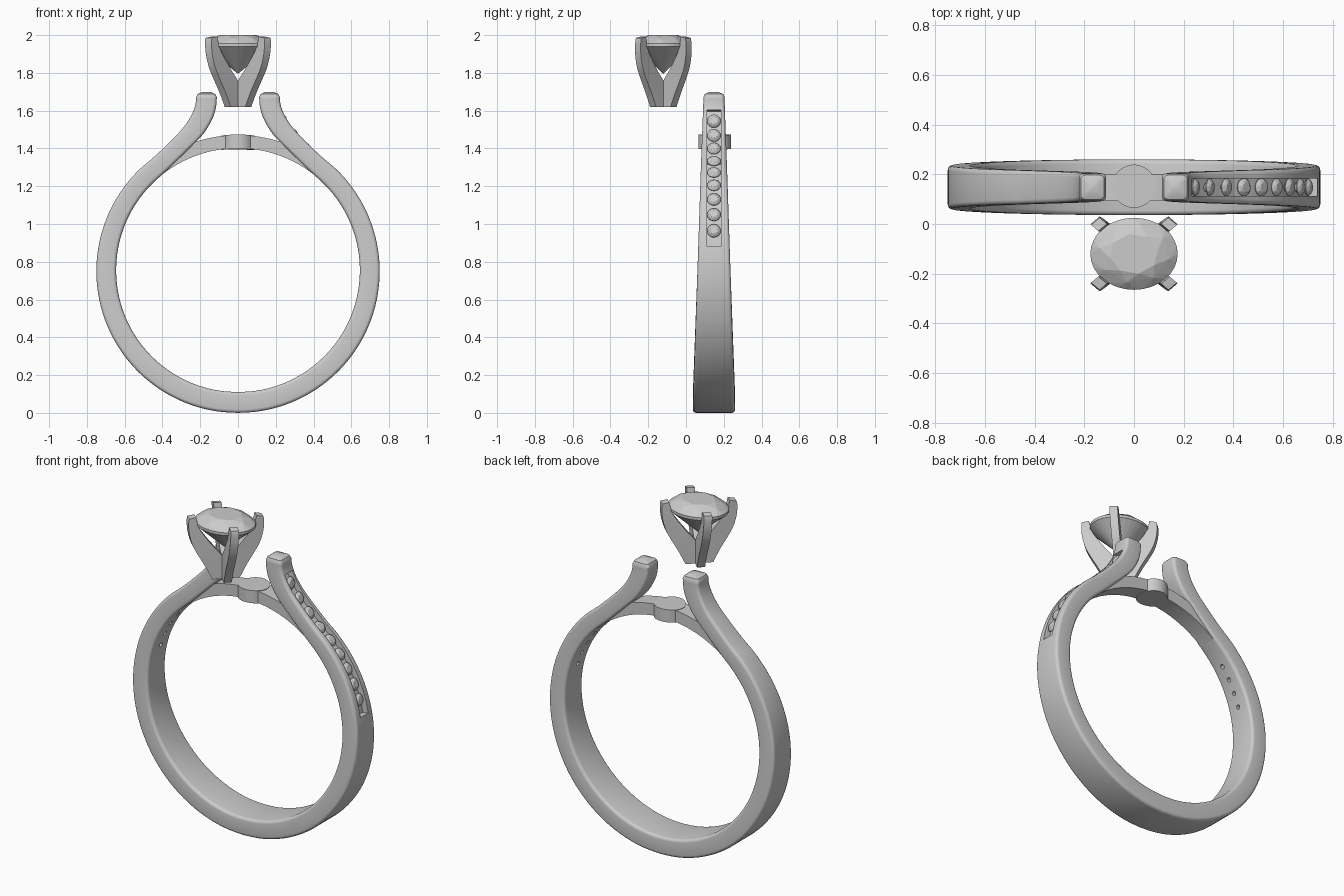
import bpy, bmesh
from math import sin, cos, pi, radians
from mathutils import Vector as V, Matrix

if "Cube" in bpy.data.objects:
    bpy.data.objects.remove(bpy.data.objects["Cube"])

YC = 0.148                      # middle of the band in y
HEAD_Y = -0.12                  # middle of the stone head in y


def finish(name, bm, angle=30, smooth=True):
    bmesh.ops.recalc_face_normals(bm, faces=bm.faces)
    me = bpy.data.meshes.new(name)
    bm.to_mesh(me)
    bm.free()
    ob = bpy.data.objects.new(name, me)
    bpy.context.collection.objects.link(ob)
    if smooth:
        shade(ob, angle)
    return ob


def select(ob):
    bpy.ops.object.select_all(action='DESELECT')
    ob.select_set(True)
    bpy.context.view_layer.objects.active = ob


def shade(ob, angle=30):
    select(ob)
    bpy.ops.object.shade_smooth_by_angle(angle=radians(angle))


def loft(bm, rings):
    vs = [[bm.verts.new(p) for p in r] for r in rings]
    n = len(vs[0])
    for a, b in zip(vs, vs[1:]):
        for i in range(n):
            bm.faces.new((a[i], a[(i + 1) % n], b[(i + 1) % n], b[i]))
    bm.faces.new(vs[0])
    bm.faces.new(vs[-1][::-1])


def section(o, i, hw, c):
    """Rounded rectangle between inner and outer path points."""
    mid, u = (o + i) / 2, (o - i).normalized()
    ht = (o - i).length / 2
    c = min(c, ht * .5, hw * .5)
    pts = []
    for k, (su, sv) in enumerate(((1, 1), (-1, 1), (-1, -1), (1, -1))):
        for j in range(5 if c else 1):
            a = k * pi / 2 + j * pi / 8
            p = mid + u * (su * (ht - c) + c * cos(a))
            pts.append((p.x, YC + sv * (hw - c) + c * sin(a), p.y))
    return pts


def half_width(z):
    return .114 - .058 * min(z, 1.65) / 1.65


def catmull(pts, n):
    out = []
    for k in range(len(pts) - 1):
        a, b, c, d = pts[max(k - 1, 0)], pts[k], pts[k + 1], pts[min(k + 2, len(pts) - 1)]
        for j in range(n):
            t = j / n
            out.append(.5 * (2 * b + (c - a) * t + (2 * a - 5 * b + 4 * c - d) * t * t
                             + (3 * b - a - 3 * c + d) * t ** 3))
    return out + [pts[-1]]


# right half of the band: paired outer and inner paths in x, z
angles = [radians(-90 + 8 * k) for k in range(18)]
outer = [V((.75 * cos(a), .75 + .75 * sin(a))) for a in angles]
inner = [V((.645 * cos(a), .755 + .645 * sin(a))) for a in angles]
outer += [V(p) for p in ((.444, 1.355), (.355, 1.44), (.29, 1.51), (.247, 1.575), (.226, 1.63), (.222, 1.67))]
inner += [V(p) for p in ((.375, 1.285), (.262, 1.395), (.185, 1.475), (.139, 1.55), (.118, 1.61), (.112, 1.67))]
outer, inner = catmull(outer, 4), catmull(inner, 4)
path = [(o, i, half_width((o.y + i.y) / 2)) for o, i in zip(outer, inner)]
# pillow-shaped arm tips
path += [(V((.214, 1.688)), V((.120, 1.688)), .049), (V((.187, 1.70)), V((.147, 1.70)), .021)]
flip = lambda p: V((-p.x, p.y))
full = [(flip(o), flip(i), w) for o, i, w in path[:0:-1]] + path
bm = bmesh.new()
loft(bm, [section(o, i, w, .018) for o, i, w in full])
band = finish("ring_band", bm, smooth=False)

# channel cutter along the outside of the right arm
bm = bmesh.new()
chan = [(o, i) for o, i in zip(outer, inner) if .87 < o.y < 1.61]
loft(bm, [section(o + (o - i) * .3, i + (o - i) * .66, .036, 0) for o, i in chan])
channel = finish("channel_cutter", bm, smooth=False)

# evenly spaced stone seats along the channel
run = [(o, i) for o, i in zip(outer, inner) if .95 < o.y < 1.56]
dist = [0]
for a, b in zip(run, run[1:]):
    dist.append(dist[-1] + (b[0] - a[0]).length)
seats = []
for k in range(9):
    d = .012 + (dist[-1] - .024) * k / 8
    j = max(n for n in range(len(run) - 1) if dist[n] <= d)
    t = (d - dist[j]) / (dist[j + 1] - dist[j])
    seats.append([run[j][m].lerp(run[j + 1][m], t) for m in (0, 1)])

# small drilled holes on the inside of both arms
bm = bmesh.new()
for s in (1, -1):
    for o, i in seats[:4]:
        d = (o - i).normalized()
        p = i + d * .02
        q = V((s * d.x, 0, d.y)).to_track_quat('Z', 'Y').to_matrix().to_4x4()
        bmesh.ops.create_cone(bm, cap_ends=True, segments=16, radius1=.013, radius2=.013, depth=.08,
                              matrix=Matrix.Translation((s * p.x, YC, p.y)) @ q)
holes = finish("hole_cutter", bm, smooth=False)
for cut in (channel, holes):
    cut.hide_render = True
    m = band.modifiers.new("cut", 'BOOLEAN')
    m.operation, m.solver, m.object = 'DIFFERENCE', 'EXACT', cut
    select(band)
    bpy.ops.object.modifier_apply(modifier=m.name)
    bpy.data.objects.remove(cut)
shade(band)


def gem(name, rx, ry, crown, girdle, depth, n, mat):
    """Brilliant-cut stone; z = 0 is the top of the girdle."""
    bm = bmesh.new()
    ring = lambda m, r, z, off: [bm.verts.new((rx * r * cos((k + off) * 2 * pi / m),
                                               ry * r * sin((k + off) * 2 * pi / m), z)) for k in range(m)]
    ring(8, .56, crown, .25)
    ring(8, .80, crown * .62, .75)
    ring(n, 1, 0, 0)
    ring(n, 1, -girdle, 0)
    bm.verts.new((0, 0, -depth))
    bmesh.ops.convex_hull(bm, input=bm.verts)
    bmesh.ops.dissolve_limit(bm, angle_limit=.01, verts=bm.verts, edges=bm.edges)
    bm.transform(mat)
    return finish(name, bm, smooth=False)


# accent stones
for k, (o, i) in enumerate(seats):
    d = (o - i).normalized()
    p = o - d * .016
    gem("accent_stone_%d" % (k + 1), .036, .036, .014, .003, .03, 16,
        Matrix.Translation((p.x, YC, p.y)) @ V((d.x, 0, d.y)).to_track_quat('Z', 'Y').to_matrix().to_4x4())

# bridge under the head
bm = bmesh.new()
rings = []
for k in range(33):
    a = radians(52 + 76 * k / 32)
    e = V((cos(a), sin(a)))
    rings.append(section(V((0, .755)) + e * .716, V((0, .755)) + e * .646, .053, 0))
loft(bm, rings)
finish("bridge", bm)

# oval pad in the middle of the bridge
bm = bmesh.new()
loft(bm, [[(.087 * cos(t), YC + .004 + .087 * sin(t), z - .006 * cos(t) ** 2)
           for t in (2 * pi * k / 48 for k in range(48))] for z in (1.398, 1.474)])
finish("bridge_pad", bm)

# centre stone
gem("centre_stone", .176, .145, .045, .016, .16, 32, Matrix.Translation((0, HEAD_Y, 1.955)))

# four diagonal prongs that meet at the axis
out_r = catmull([V(p) for p in ((.0765, 1.62), (.116, 1.70), (.156, 1.77), (.186, 1.83), (.204, 1.90),
                                (.207, 1.96), (.203, 1.985))], 3)
in_r = catmull([V(p) for p in ((0, 1.62), (0, 1.69), (.02, 1.755), (.062, 1.805), (.108, 1.865),
                               (.15, 1.93), (.165, 1.992))], 3)
for n, (sx, sy) in enumerate(((1, 1), (-1, 1), (-1, -1), (1, -1))):
    bm = bmesh.new()
    rings = []
    for o, i in zip(out_r, in_r):
        r = []
        for p, h in ((o, .0225), (o, -.0225), (i, -.0225), (i, .0225)):
            t = .085 * (p.y - 1.62) / .38       # head widens into an oval
            r.append((sx * (p.x - h) * .707 * (1 + t), HEAD_Y + sy * (p.x + h) * .707 * (1 - t * 1.1), p.y))
        rings.append(r)
    loft(bm, rings)
    finish("prong_%d" % (n + 1), bm)
